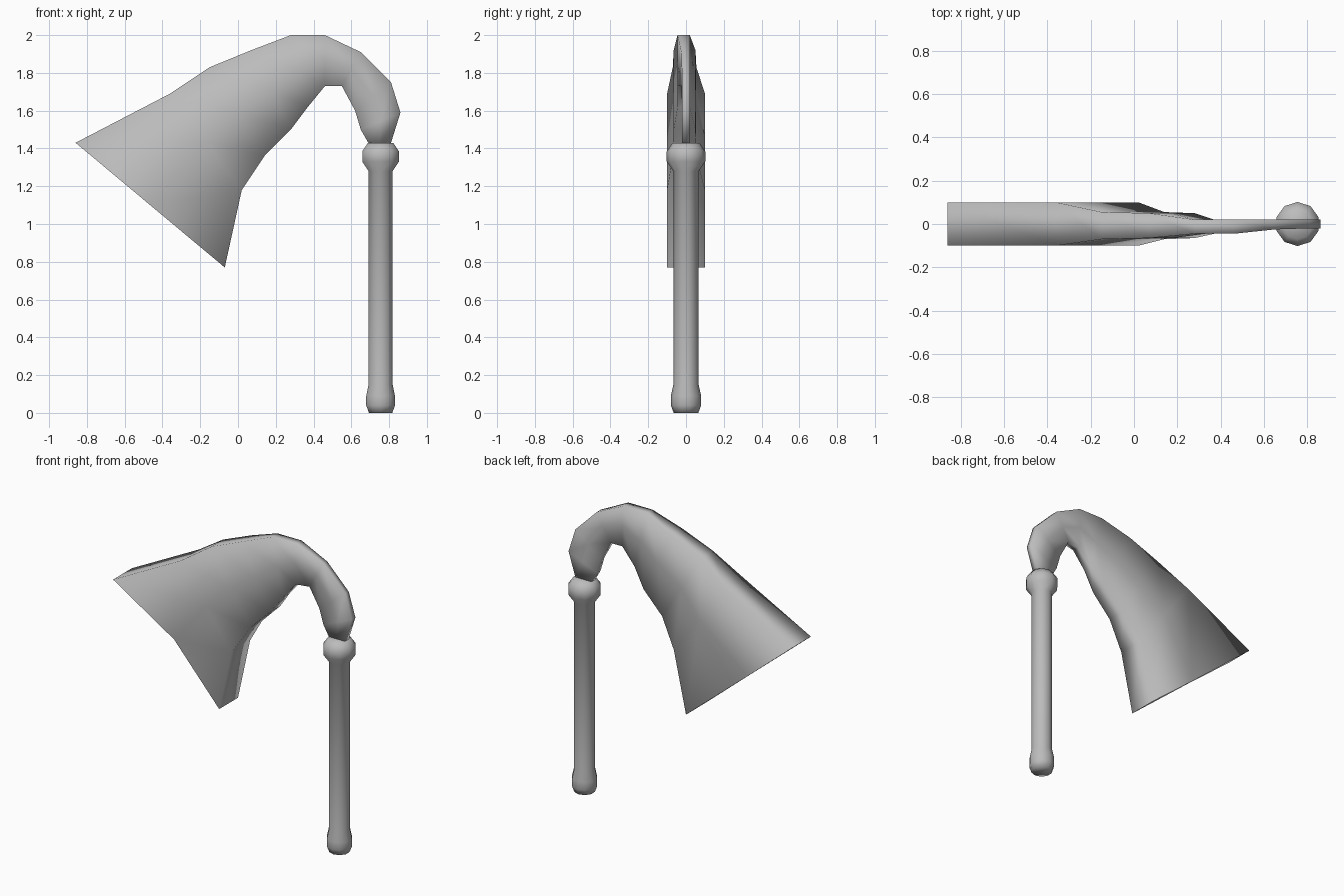
import bpy, bmesh, math

cube = bpy.data.objects.get("Cube")
if cube:
    bpy.data.objects.remove(cube)

grey = bpy.data.materials.new("plain_grey")
grey.use_nodes = True
colour = (0.5, 0.5, 0.5, 1)
grey.diffuse_color = colour
grey.node_tree.nodes["Principled BSDF"].inputs["Base Color"].default_value = colour


def loft(name, rings, cap_start, cap_end):
    """Join equal-sized rings of points into a smooth skin."""
    bm = bmesh.new()
    loops = [[bm.verts.new(p) for p in ring] for ring in rings]
    for a, b in zip(loops, loops[1:]):
        for i in range(len(a)):
            j = (i + 1) % len(a)
            bm.faces.new((a[i], a[j], b[j], b[i]))
    if cap_start:
        bm.faces.new(loops[0])
    if cap_end:
        bm.faces.new(loops[-1])
    bmesh.ops.recalc_face_normals(bm, faces=bm.faces)
    for face in bm.faces:
        face.smooth = True
    mesh = bpy.data.meshes.new(name)
    bm.to_mesh(mesh)
    bm.free()
    mesh.materials.append(grey)
    obj = bpy.data.objects.new(name, mesh)
    bpy.context.collection.objects.link(obj)
    return obj


# Turned handle with a rounded foot and a collar: (radius, height)
handle_x, sides = 0.755, 10
profile = [(0.065, 0), (0.08, 0.04), (0.08, 0.09), (0.067, 0.15),
           (0.067, 1.28), (0.102, 1.33), (0.102, 1.385), (0.07, 1.43)]
rings = []
for r, z in profile:
    angles = [2 * math.pi * (i + 0.5) / sides for i in range(sides)]
    rings.append([(handle_x + r * math.cos(a), r * math.sin(a), z) for a in angles])
loft("handle", rings, True, True)

# Drooping flared head: upper edge, lower edge, front y, back y, middle pinch
sections = [
    ((-0.86, 1.43), (-0.07, 0.77), -0.10, 0.10, 0.15),
    ((-0.36, 1.69), (0.02, 1.18), -0.10, 0.10, 1),
    ((-0.15, 1.83), (0.14, 1.36), -0.07, 0.055, 1),
    ((0.07, 1.92), (0.28, 1.50), -0.065, 0.05, 1),
    ((0.28, 2.00), (0.37, 1.62), -0.045, 0.02, 1),
    ((0.46, 2.00), (0.46, 1.73), -0.045, 0.02, 1),
    ((0.65, 1.91), (0.55, 1.73), -0.025, 0.02, 1),
    ((0.81, 1.75), (0.62, 1.60), -0.02, 0.02, 1),
    ((0.86, 1.59), (0.65, 1.50), -0.02, 0.02, 1),
    ((0.81, 1.43), (0.69, 1.43), -0.02, 0.02, 1),
]
rings = []
for (tx, tz), (bx, bz), front, back, pinch in sections:
    mx, mz = (tx + bx) / 2, (tz + bz) / 2
    rings.append([(tx, front, tz), (mx, front * pinch, mz), (bx, front, bz),
                  (bx, back, bz), (mx, back * pinch, mz), (tx, back, tz)])
loft("flared_head", rings, False, True)
